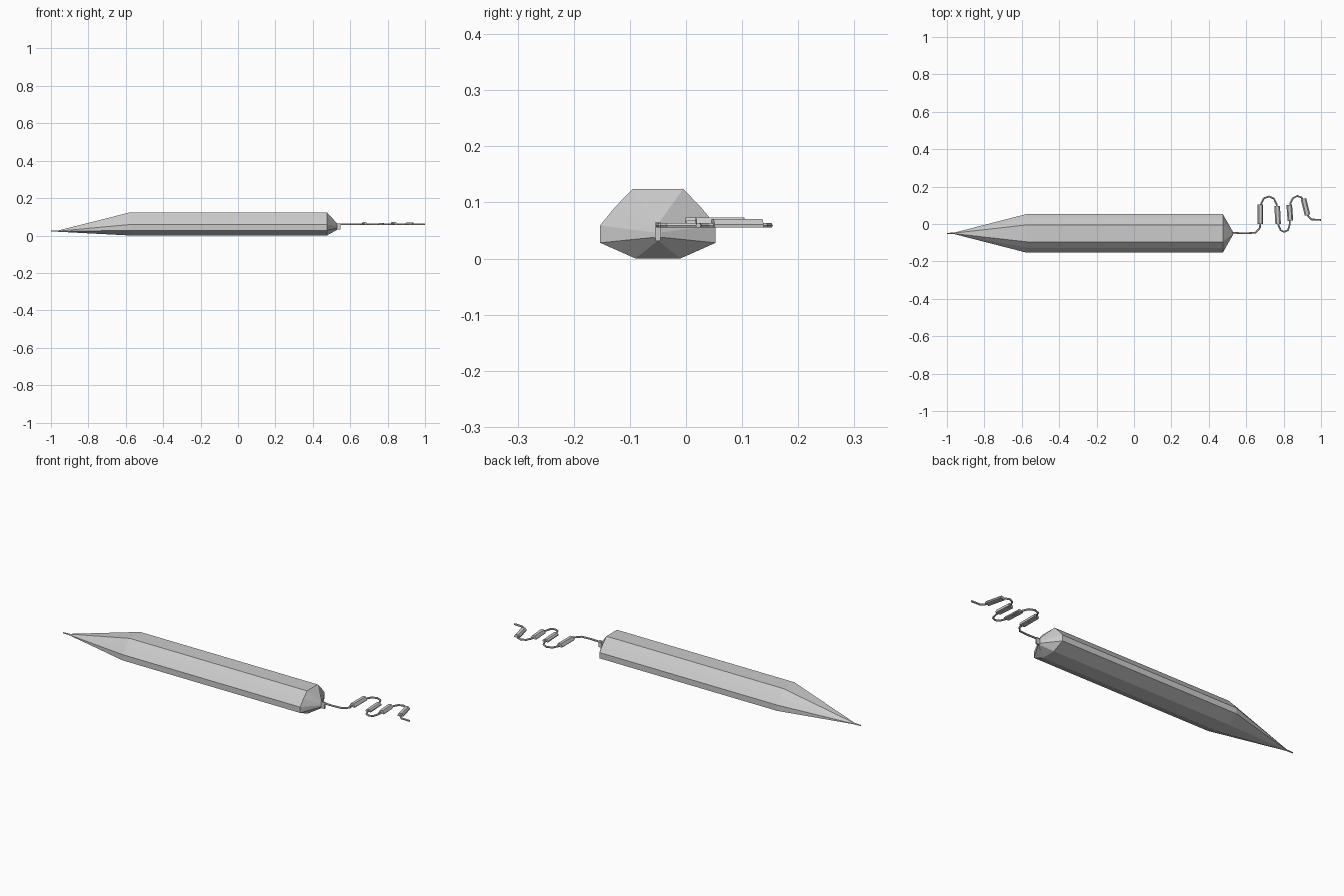
import bpy, bmesh, math
from mathutils import Vector, Matrix

if "Cube" in bpy.data.objects:
    bpy.data.objects.remove(bpy.data.objects["Cube"])


def mesh_object(name, bm):
    bmesh.ops.recalc_face_normals(bm, faces=bm.faces)
    me = bpy.data.meshes.new(name)
    bm.to_mesh(me)
    bm.free()
    ob = bpy.data.objects.new(name, me)
    bpy.context.collection.objects.link(ob)
    return ob


def loft(name, rings):
    bm = bmesh.new()
    loops = [[bm.verts.new(p) for p in ring] for ring in rings]
    n = len(loops[0])
    for a, b in zip(loops, loops[1:]):
        for i in range(n):
            j = (i + 1) % n
            bm.faces.new((a[i], a[j], b[j], b[i]))
    bm.faces.new(loops[0])
    bm.faces.new(loops[-1])
    return mesh_object(name, bm)


# Faceted body: one half profile (distance from centreline, height), mirrored
MID = -0.05
half = [(0.045, 0.124), (0.077, 0.091), (0.103, 0.059), (0.103, 0.028), (0.04, 0.0)]
profile = half + [(-w, z) for w, z in reversed(half)]


def section(x, sy, sz, z_low):
    return [(x, MID + w * sy, z_low + z * sz) for w, z in profile]


loft("body", [
    section(-1.0, 0.025, 0.04, 0.021),
    section(-0.96, 0.04, 0.06, 0.020),
    section(-0.575, 1, 1, 0),
    section(0.475, 1, 1, 0),
    section(0.53, 0.06, 0.28, 0.030),
])

# Short upright connector behind the tail
bm = bmesh.new()
bmesh.ops.create_cube(bm, size=1, matrix=Matrix.Translation((0.539, MID, 0.048))
                      @ Matrix.Diagonal((0.02, 0.009, 0.034, 1)))
mesh_object("tail_connector", bm)

# Winding wire lying in a level plane
WIRE_Z = 0.059
path = [(0.53, -0.048), (0.6, -0.05), (0.65, -0.046), (0.674, -0.02), (0.676, 0.05),
        (0.68, 0.11), (0.695, 0.138), (0.722, 0.147), (0.748, 0.136), (0.763, 0.105),
        (0.768, 0.05), (0.772, -0.005), (0.784, -0.033), (0.803, -0.042),
        (0.824, -0.032), (0.833, 0.0), (0.832, 0.06), (0.836, 0.11), (0.85, 0.138),
        (0.873, 0.15), (0.896, 0.142), (0.918, 0.09), (0.932, 0.04), (0.95, 0.024), (1.0, 0.022)]
pts = [Vector((x, y, WIRE_Z)) for x, y in path]
rings = []
for i, p in enumerate(pts):
    t = (pts[min(i + 1, len(pts) - 1)] - pts[max(i - 1, 0)]).normalized()
    side = Vector((-t.y, t.x, 0))
    rings.append([p + 0.0048 * (side * math.cos(a) + Vector((0, 0, math.sin(a))))
                  for a in (math.tau * k / 6 for k in range(6))])
loft("wire", rings)


# Bevelled beads threaded on the straight runs of the wire
def bead(name, x, y, length, tilt, z_top):
    cross = [(-0.015, 0.055), (0.015, 0.055), (0.015, 0.061), (0.008, z_top), (-0.008, z_top),
             (-0.015, 0.061)]
    ob = loft(name, [[(u, v, z) for u, z in cross] for v in (-length / 2, length / 2)])
    ob.data.transform(Matrix.Translation((x, y, 0)) @ Matrix.Rotation(math.radians(tilt), 4, 'Z'))


for i, args in enumerate([(0.676, 0.052, 0.105, 0, 0.073), (0.768, 0.048, 0.097, 3, 0.068),
                          (0.833, 0.06, 0.085, 4, 0.073), (0.917, 0.091, 0.09, 14, 0.070)]):
    bead(f"bead_{i + 1}", *args)
